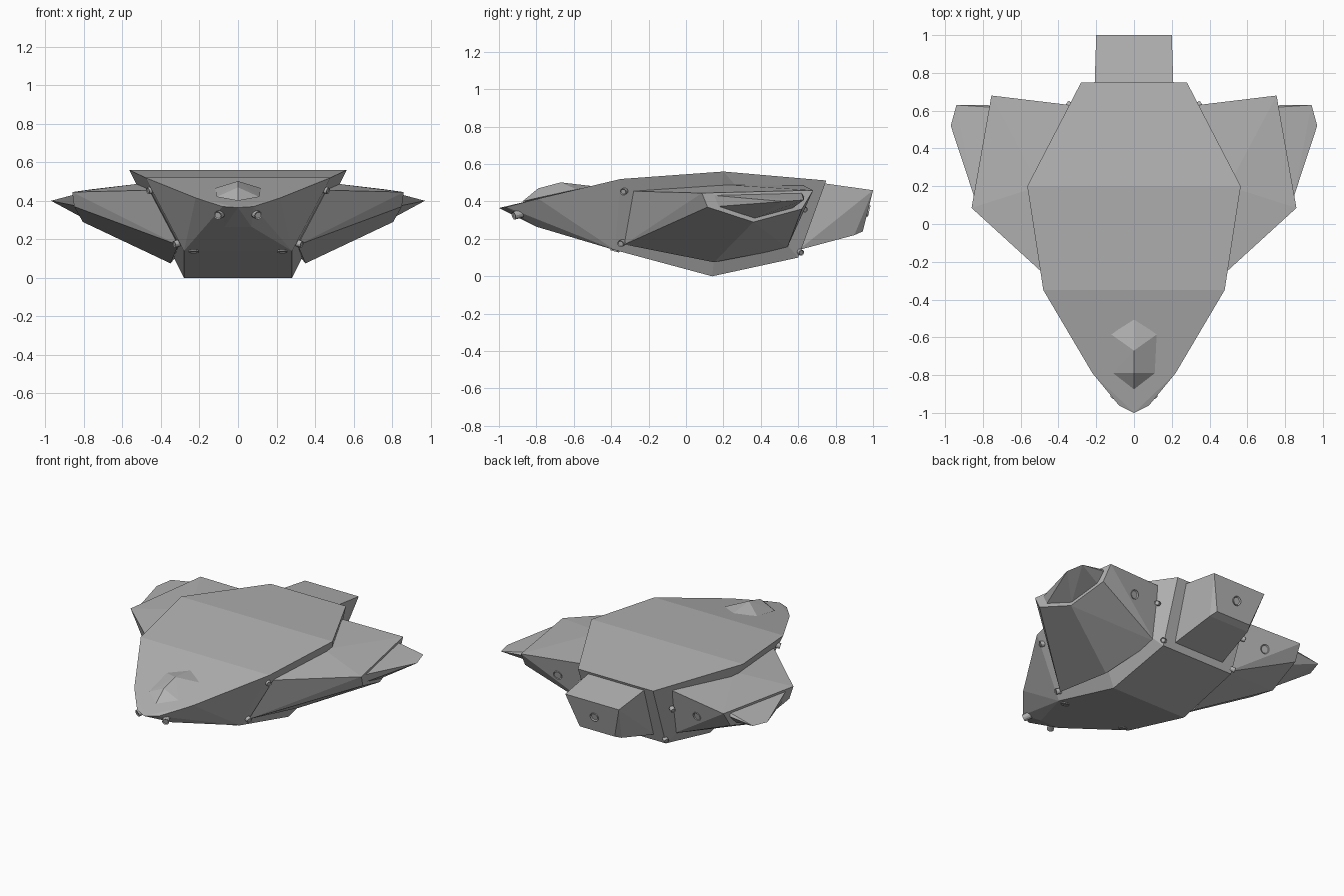
import bpy, bmesh, math
from mathutils import Vector

if "Cube" in bpy.data.objects:
    bpy.data.objects.remove(bpy.data.objects["Cube"])

grey = bpy.data.materials.new("hull_grey")
grey.diffuse_color = (0.45, 0.45, 0.45, 1)
grey.use_nodes = True
grey.node_tree.nodes["Principled BSDF"].inputs["Base Color"].default_value = grey.diffuse_color


def finish(bm, name):
    bmesh.ops.recalc_face_normals(bm, faces=bm.faces)
    me = bpy.data.meshes.new(name)
    bm.to_mesh(me)
    bm.free()
    me.materials.append(grey)
    ob = bpy.data.objects.new(name, me)
    bpy.context.collection.objects.link(ob)
    return ob


def faceted(name, pts, both=False, side=1):
    """Flat-faced solid around the points; both=True adds mirrored points."""
    bm = bmesh.new()
    for x, y, z in pts:
        bm.verts.new((x * side, y, z))
        if both and x:
            bm.verts.new((-x, y, z))
    res = bmesh.ops.convex_hull(bm, input=bm.verts)
    junk = {g for g in res["geom_interior"] + res["geom_unused"]
            if isinstance(g, bmesh.types.BMVert)}
    bmesh.ops.delete(bm, geom=list(junk), context='VERTS')
    bmesh.ops.dissolve_limit(bm, angle_limit=math.radians(1.5),
                             verts=bm.verts, edges=bm.edges)
    return finish(bm, name)


def nozzle(name, loc, direction, r, depth):
    """Small round port with a shallow recess."""
    bm = bmesh.new()
    bmesh.ops.create_cone(bm, cap_ends=True, segments=12, radius1=r,
                          radius2=r, depth=depth)
    cap = [f for f in bm.faces if f.normal.z > 0.9]
    bmesh.ops.inset_region(bm, faces=cap, thickness=r * 0.25, depth=-r * 0.2)
    d = Vector(direction)
    ob = finish(bm, name)
    ob.rotation_euler = d.to_track_quat('Z', 'Y').to_euler()
    ob.location = loc


# Main hull: wide flat deck tapering to a narrow flat keel
faceted("main_hull", [
    (0, -1.0, 0.365), (0.08, -0.96, 0.37), (0.07, -0.80, 0.265),
    (0.22, -0.79, 0.415), (0.48, -0.35, 0.52), (0.28, -0.38, 0.14),
    (0.565, 0.20, 0.56), (0.28, 0.14, 0.0),
    (0.28, 0.75, 0.512), (0.27, 0.60, 0.10)], both=True)

# Cockpit canopy bump on the nose
faceted("cockpit", [
    (0, -0.50, 0.482), (0.12, -0.585, 0.465), (0, -0.67, 0.502),
    (0.11, -0.79, 0.42), (0, -0.79, 0.47), (0, -0.875, 0.40),
    (0, -0.70, 0.40)], both=True)

# Tail block
faceted("tail_block", [
    (0.21, 0.68, 0.505), (0.20, 1.0, 0.46), (0.13, 0.945, 0.24),
    (0.15, 0.90, 0.22), (0.19, 0.60, 0.14)], both=True)
nozzle("tail_port", (0, 0.97, 0.35), (0, 1, -0.24), 0.03, 0.02)

for side, tag in ((1, "right"), (-1, "left")):
    # Thick wing
    tip = [Vector(p) for p in ((0.86, 0.085, 0.445), (0.85, 0.115, 0.37),
                               (0.805, 0.36, 0.29), (0.765, 0.62, 0.36),
                               (0.755, 0.68, 0.46))]
    root = [(0.31, -0.33, 0.17), (0.46, -0.28, 0.455), (0.35, 0.15, 0.075),
            (0.29, 0.54, 0.15), (0.34, 0.63, 0.485), (0.50, 0.20, 0.49)]
    faceted("wing_" + tag, root + [tuple(p) for p in tip], side=side)

    # Winglet rising out of the framed wing tip
    mid = sum(tip, Vector()) / len(tip)
    base = [tuple(mid + (p - mid) * 0.8 + Vector((-0.004, 0, 0))) for p in tip]
    faceted("winglet_" + tag, base + [(0.97, 0.52, 0.40), (0.94, 0.63, 0.408),
                                      (0.77, 0.63, 0.425)], side=side)

    # Nose guns, steering ports and rear thrusters
    for i, (loc, d, r, depth) in enumerate((
            ((0.095, -0.90, 0.33), (0.5, -1, -0.3), 0.022, 0.05),
            ((0.31, -0.34, 0.18), (1, -0.5, -0.3), 0.018, 0.05),
            ((0.455, -0.33, 0.455), (1, -0.5, -0.3), 0.018, 0.03),
            ((0.23, -0.38, 0.139), (0, -0.27, -1), 0.025, 0.012),
            ((0.275, 0.61, 0.13), (1, 0.6, -0.4), 0.016, 0.03),
            ((0.34, 0.63, 0.36), (1, 0.6, -0.4), 0.016, 0.03),
            ((0.52, 0.615, 0.36), (-0.1, 1, -0.3), 0.03, 0.025))):
        nozzle(f"port_{tag}_{i}", (loc[0] * side, loc[1], loc[2]),
               (d[0] * side, d[1], d[2]), r, depth)
